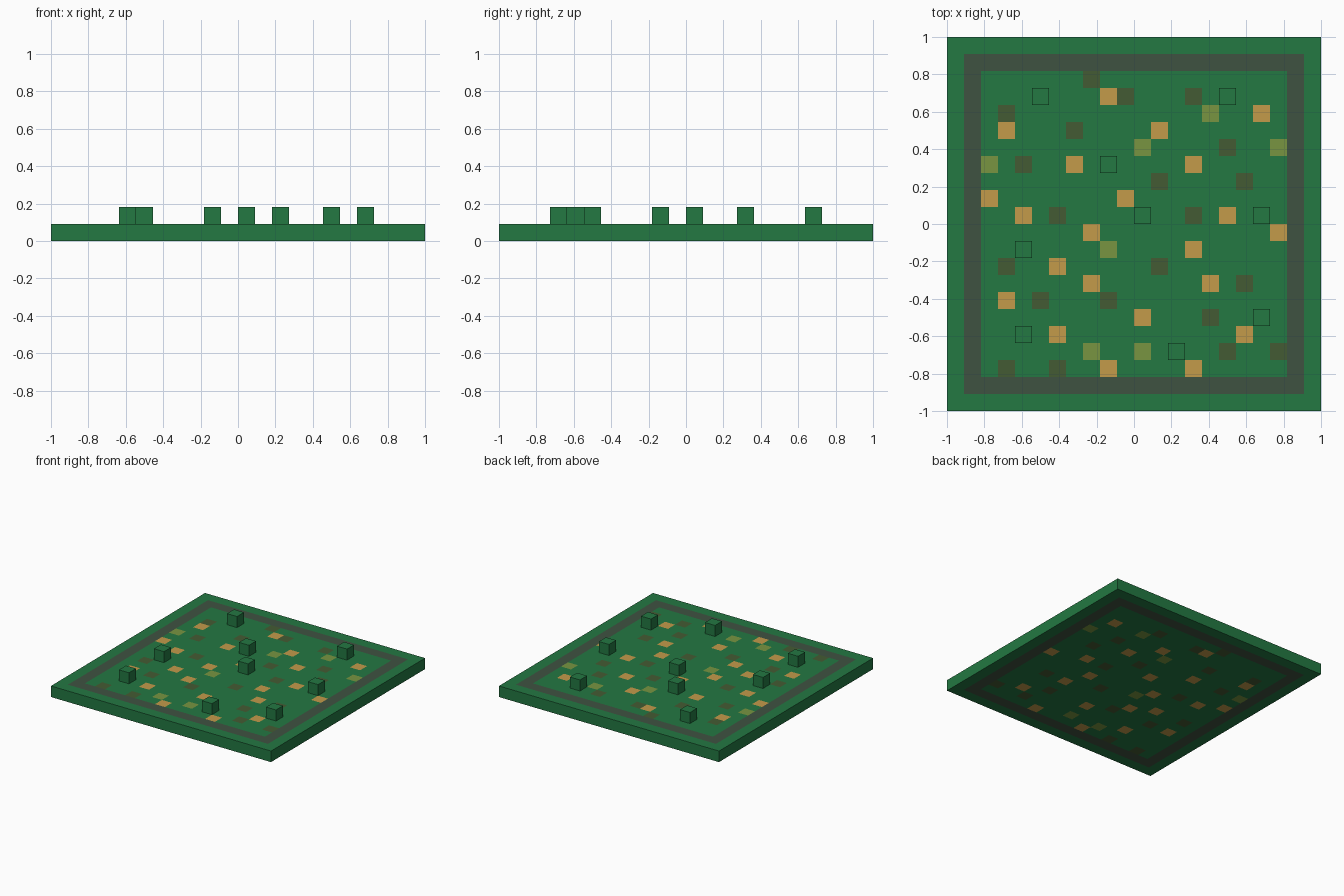
import bpy
import bmesh

if "Cube" in bpy.data.objects:
    bpy.data.objects.remove(bpy.data.objects["Cube"], do_unlink=True)

N = 22            # cells along each side
CELL = 2 / N      # cell size, also slab thickness and block height


def material(name, srgb):
    """Flat material from 8-bit sRGB values."""
    lin = [((c / 255 + 0.055) / 1.055) ** 2.4 for c in srgb]
    mat = bpy.data.materials.new(name)
    mat.use_nodes = True
    bsdf = mat.node_tree.nodes["Principled BSDF"]
    bsdf.inputs["Base Color"].default_value = (*lin, 1)
    bsdf.inputs["Roughness"].default_value = 0.9
    mat.diffuse_color = (*lin, 1)
    return mat


green = material("grass green", (35, 120, 66))
ring = material("dark path", (63, 82, 65))
brown = material("brown soil", (68, 91, 51))
yellow = material("sand yellow", (196, 155, 74))
olive = material("olive moss", (120, 149, 65))
palette = [green, ring, brown, yellow, olive]
INDEX = {"S": 2, "Y": 3, "M": 4}

# Cell pattern, row: letter + column (S soil, Y sand, M moss, B block)
PATTERN = {
    19: "S8",
    18: "B5 Y9 S10 S14 B16",
    17: "S3 M15 Y18",
    16: "Y3 S7 Y12",
    15: "M11 S16 M19",
    14: "M2 S4 Y7 B9 Y14",
    13: "S12 S17",
    12: "Y2 Y10",
    11: "Y4 S6 B11 S14 Y16 B18",
    10: "Y8 Y19",
    9: "B4 M9 Y14",
    8: "S3 Y6 S12",
    7: "Y8 Y15 S17",
    6: "Y3 S5 S9",
    5: "Y11 S15 B18",
    4: "B4 Y6 Y17",
    3: "M8 M11 B13 S16 S19",
    2: "S3 S6 Y9 Y14",
}
cells = {(int(t[1:]), row): t[0] for row, line in PATTERN.items() for t in line.split()}


def add_object(name, bm, mats):
    mesh = bpy.data.meshes.new(name)
    bm.to_mesh(mesh)
    bm.free()
    for m in mats:
        mesh.materials.append(m)
    obj = bpy.data.objects.new(name, mesh)
    bpy.context.collection.objects.link(obj)
    return obj


# Ground slab: grid coloured by cell, thickened downwards
bm = bmesh.new()
bmesh.ops.create_grid(bm, x_segments=N, y_segments=N, size=1)
for f in bm.faces:
    c = f.calc_center_median()
    col, row = int((c.x + 1) / CELL), int((c.y + 1) / CELL)
    edge = min(col, row, N - 1 - col, N - 1 - row)
    f.material_index = 1 if edge == 1 else INDEX.get(cells.get((col, row)), 0)
slab = add_object("ground_slab", bm, palette)
slab.location.z = CELL
thick = slab.modifiers.new("thickness", "SOLIDIFY")
thick.thickness = CELL
thick.offset = -1

# Raised cubes standing on the slab
bm = bmesh.new()
bmesh.ops.create_cube(bm, size=CELL)
first = add_object("raised_block", bm, [green])
blocks = [pos for pos, kind in cells.items() if kind == "B"]
for i, (col, row) in enumerate(blocks):
    obj = first
    if i:
        obj = first.copy()
        bpy.context.collection.objects.link(obj)
    obj.location = ((col + 0.5) * CELL - 1, (row + 0.5) * CELL - 1, 1.5 * CELL)
